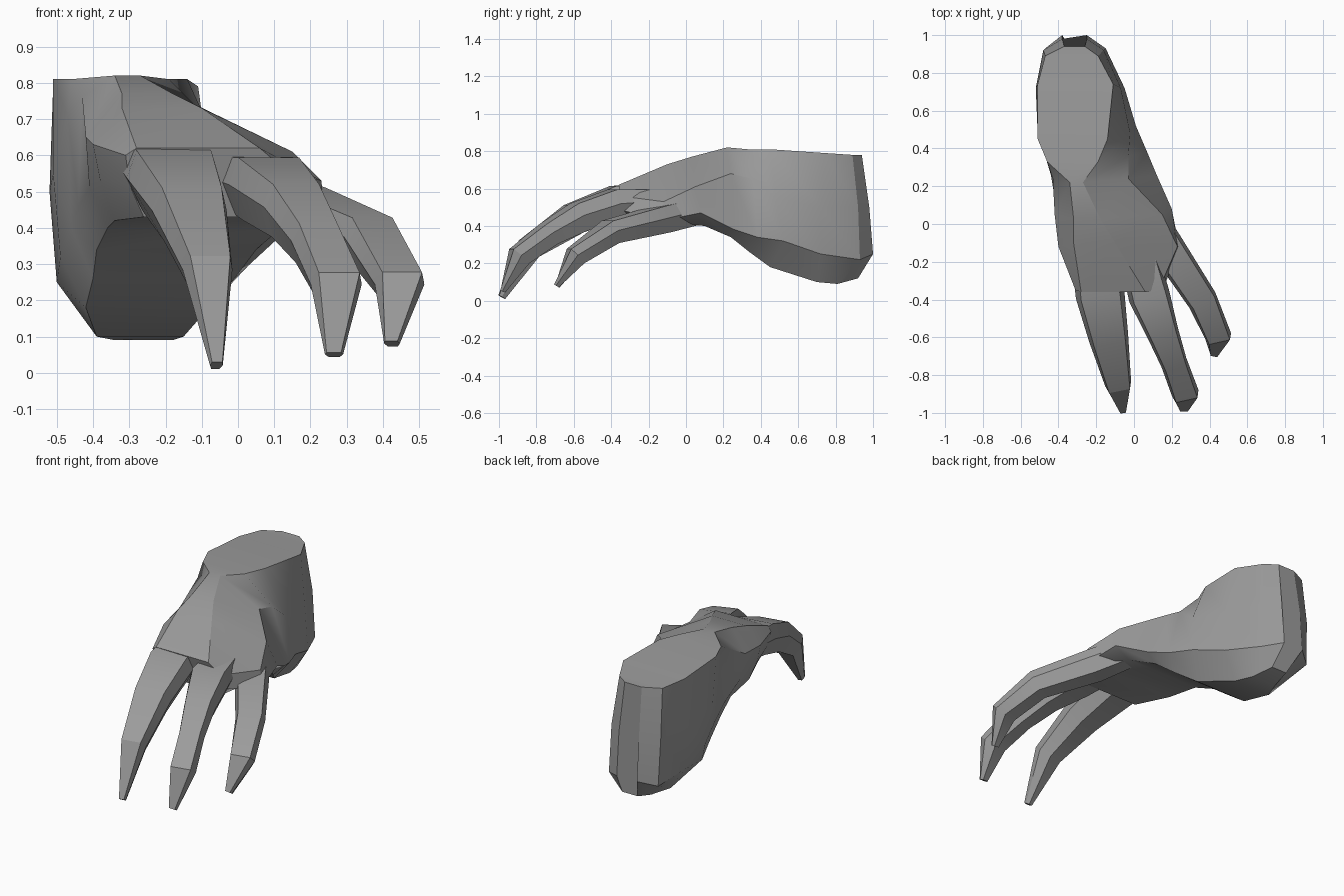
import bpy
import bmesh
import math
from mathutils import Vector

default_cube = bpy.data.objects.get("Cube")
if default_cube:
    bpy.data.objects.remove(default_cube, do_unlink=True)

# One stone grey skin material
skin = bpy.data.materials.new("grey skin")
skin.use_nodes = True
grey = (.33, .33, .33, 1)
skin.diffuse_color = grey
skin.node_tree.nodes["Principled BSDF"].inputs["Base Color"].default_value = grey


def loft(name, rings):
    """Skin a closed solid through a sequence of matching rings of points."""
    bm = bmesh.new()
    loops = [[bm.verts.new(point) for point in ring] for ring in rings]
    for near, far in zip(loops, loops[1:]):
        for i in range(len(near)):
            j = (i + 1) % len(near)
            bm.faces.new((near[i], near[j], far[j], far[i]))
    bm.faces.new(loops[0])
    bm.faces.new(loops[-1])
    bmesh.ops.recalc_face_normals(bm, faces=bm.faces)
    mesh = bpy.data.meshes.new(name)
    bm.to_mesh(mesh)
    bm.free()
    mesh.materials.append(skin)
    part = bpy.data.objects.new(name, mesh)
    bpy.context.collection.objects.link(part)
    bpy.ops.object.select_all(action="DESELECT")
    part.select_set(True)
    bpy.context.view_layer.objects.active = part
    bpy.ops.object.shade_smooth_by_angle(angle=math.radians(28))
    return part


def section(top, upper, lower, sole, lean=0):
    """Ring of points down one side and up the other; lean tilts the middle."""
    levels = ((top, 0), (upper, lean), (lower, lean), (sole, 0))
    down = [(x_min, y, z + tilt) for (y, z, x_min, x_max), tilt in levels]
    up = [(x_max, y, z - tilt) for (y, z, x_min, x_max), tilt in levels]
    return down + up[::-1]


def toe(name, path):
    """Six-sided tapering toe along a path of (x, y, z, half width, half depth)."""
    centres = [Vector(step[:3]) for step in path]
    rings = []
    for i, (centre, step) in enumerate(zip(centres, path)):
        before = centres[max(i - 1, 0)]
        after = centres[min(i + 1, len(centres) - 1)]
        along = (after - before).normalized()
        side = along.cross(Vector((0, 0, 1))).normalized()
        up = side.cross(along)
        width, depth = step[3:]
        outline = ((-1, .1), (-.8, .95), (.8, .95), (1, .1), (.6, -1), (-.6, -1))
        rings.append([centre + side * width * a + up * depth * b
                      for a, b in outline])
    return loft(name, rings)


# Heel, ankle stump and palm, from back to front;
# each section lists the top, upper side, lower side and sole
loft("foot", [
    section((.94, .78, -.37, -.26), (.98, .5, -.38, -.25),
            (1, .25, -.38, -.25), (.92, .12, -.33, -.23)),
    section((.89, .78, -.47, -.19), (.92, .5, -.48, -.16),
            (.93, .22, -.47, -.15), (.81, .09, -.34, -.18)),
    section((.74, .79, -.51, -.11), (.72, .5, -.52, -.07),
            (.72, .25, -.5, -.05), (.7, .1, -.39, -.15)),
    section((.45, .81, -.51, -.14), (.48, .55, -.51, -.02),
            (.52, .32, -.49, .01), (.45, .18, -.42, -.08)),
    section((.33, .81, -.46, -.19), (.36, .68, -.47, -.03),
            (.38, .37, -.46, .07), (.34, .26, -.4, -.01), .03),
    section((.22, .82, -.34, -.27), (.24, .72, -.43, -.03),
            (.26, .42, -.44, .12), (.24, .34, -.39, .05), .04),
    section((.03, .77, -.32, -.18), (.05, .63, -.42, .15),
            (.08, .49, -.41, .2), (.1, .4, -.36, .12), .02),
    section((-.1, .73, -.32, -.1), (-.12, .58, -.4, .23),
            (-.12, .48, -.38, .24), (-.1, .42, -.34, .14), .05),
    section((-.36, .62, -.28, .06), (-.35, .58, -.31, .13),
            (-.33, .5, -.3, .16), (-.3, .43, -.26, .12), .02),
])

# Three clawed toes
toe("right_toe", [
    (-.21, -.17, .56, .12, .08), (-.18, -.37, .53, .13, .09),
    (-.135, -.6, .44, .105, .085), (-.085, -.84, .28, .07, .065),
    (-.06, -.985, .02, .018, .02)])
toe("middle_toe", [
    (.02, -.15, .53, .1, .07), (.08, -.38, .51, .11, .09),
    (.15, -.57, .45, .085, .08), (.21, -.73, .36, .07, .065),
    (.27, -.89, .24, .072, .06), (.265, -.98, .05, .025, .015)])
toe("left_toe", [
    (.06, .1, .49, .07, .07), (.175, -.12, .44, .09, .075),
    (.36, -.4, .37, .08, .065), (.445, -.59, .24, .07, .055),
    (.425, -.69, .08, .022, .015)])
